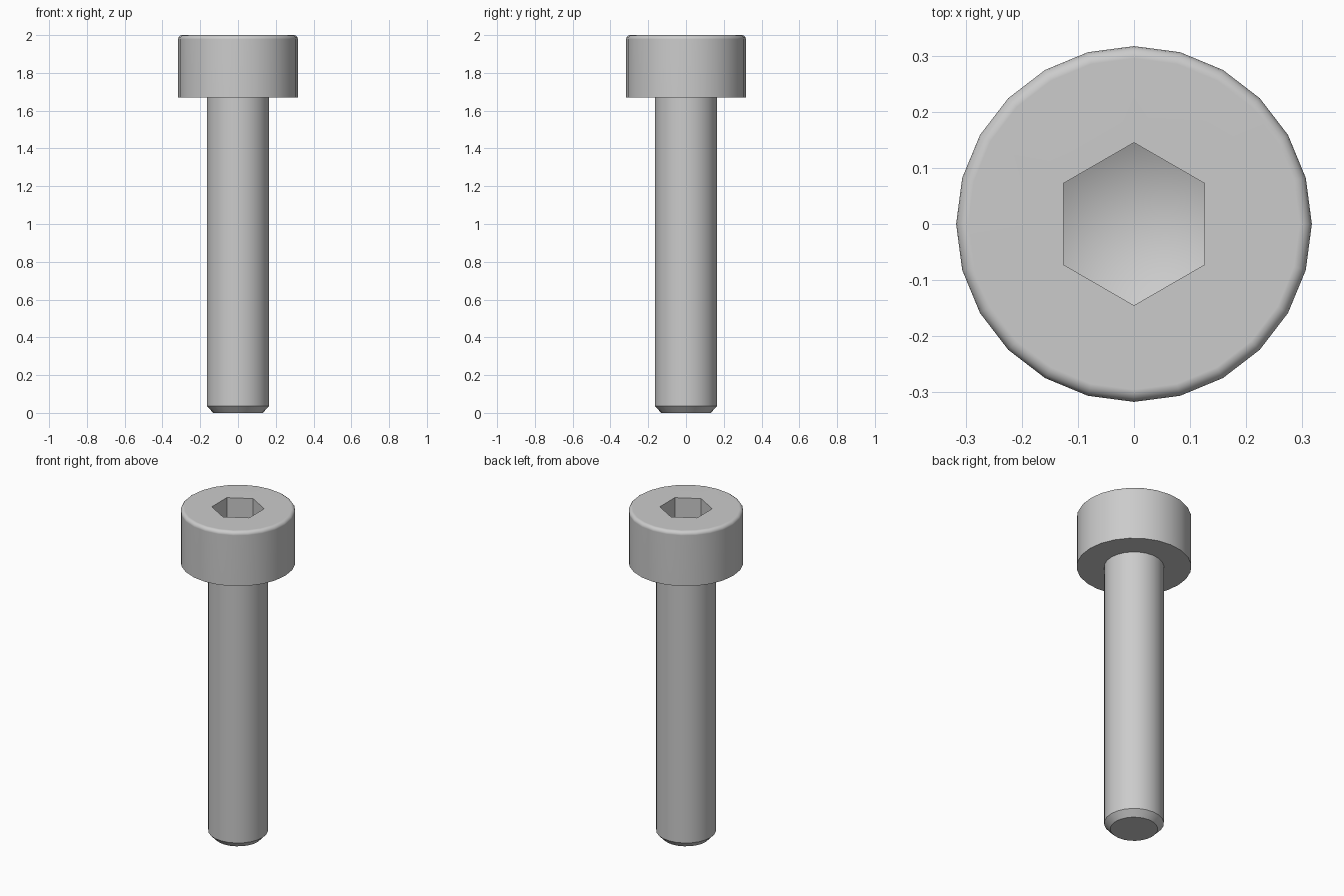
import bpy, bmesh, math

if "Cube" in bpy.data.objects:
    bpy.data.objects.remove(bpy.data.objects["Cube"])

SEGMENTS = 24
SOCKET_R = 0.145     # hexagon corner radius
HEAD_R, FILLET = 0.317, 0.022

steel = bpy.data.materials.new("steel_grey")
steel.diffuse_color = (0.6, 0.6, 0.6, 1)
steel.use_nodes = True
steel.node_tree.nodes["Principled BSDF"].inputs["Base Color"].default_value = steel.diffuse_color


def ring(bm, radius, z, count=SEGMENTS):
    """Circle of vertices, starting on the +y axis."""
    return [bm.verts.new((radius * math.cos(math.pi / 2 + 2 * math.pi * i / count),
                          radius * math.sin(math.pi / 2 + 2 * math.pi * i / count), z))
            for i in range(count)]


def bridge(bm, a, b):
    n = len(a)
    for i in range(n):
        j = (i + 1) % n
        bm.faces.new((a[i], a[j], b[j], b[i]))


# Outer outline from the chamfered tip up to the rounded head rim
profile = [(0.131, 0.0), (0.165, 0.036), (0.165, 1.67), (HEAD_R, 1.67)]
for step in range(5):
    t = math.pi / 2 * step / 4
    profile.append((HEAD_R - FILLET + FILLET * math.cos(t),
                    2 - FILLET + FILLET * math.sin(t)))

bm = bmesh.new()
rings = [ring(bm, r, z) for r, z in profile]
bm.faces.new(rings[0])
for low, high in zip(rings, rings[1:]):
    bridge(bm, low, high)

# Top face around the hexagonal opening, one piece per hexagon side
rim = rings[-1]
mouth = ring(bm, SOCKET_R, 2.0, 6)
for k in range(6):
    outer = [rim[(4 * k + i) % SEGMENTS] for i in range(5)]
    bm.faces.new(outer + [mouth[(k + 1) % 6], mouth[k]])

# Socket walls and the conical socket floor
floor = ring(bm, SOCKET_R, 1.835, 6)
bridge(bm, mouth, floor)
apex = bm.verts.new((0, 0, 1.755))
for k in range(6):
    bm.faces.new((floor[k], floor[(k + 1) % 6], apex))

bmesh.ops.recalc_face_normals(bm, faces=bm.faces)
mesh = bpy.data.meshes.new("socket_head_bolt")
bm.to_mesh(mesh)
bm.free()
mesh.materials.append(steel)

bolt = bpy.data.objects.new("socket_head_bolt", mesh)
bpy.context.collection.objects.link(bolt)
bpy.context.view_layer.objects.active = bolt
bolt.select_set(True)
bpy.ops.object.shade_smooth_by_angle(angle=math.radians(32))

# Keep the large flat faces flat next to the rounded rim
weighted = bolt.modifiers.new("flat_faces", 'WEIGHTED_NORMAL')
weighted.keep_sharp = True
